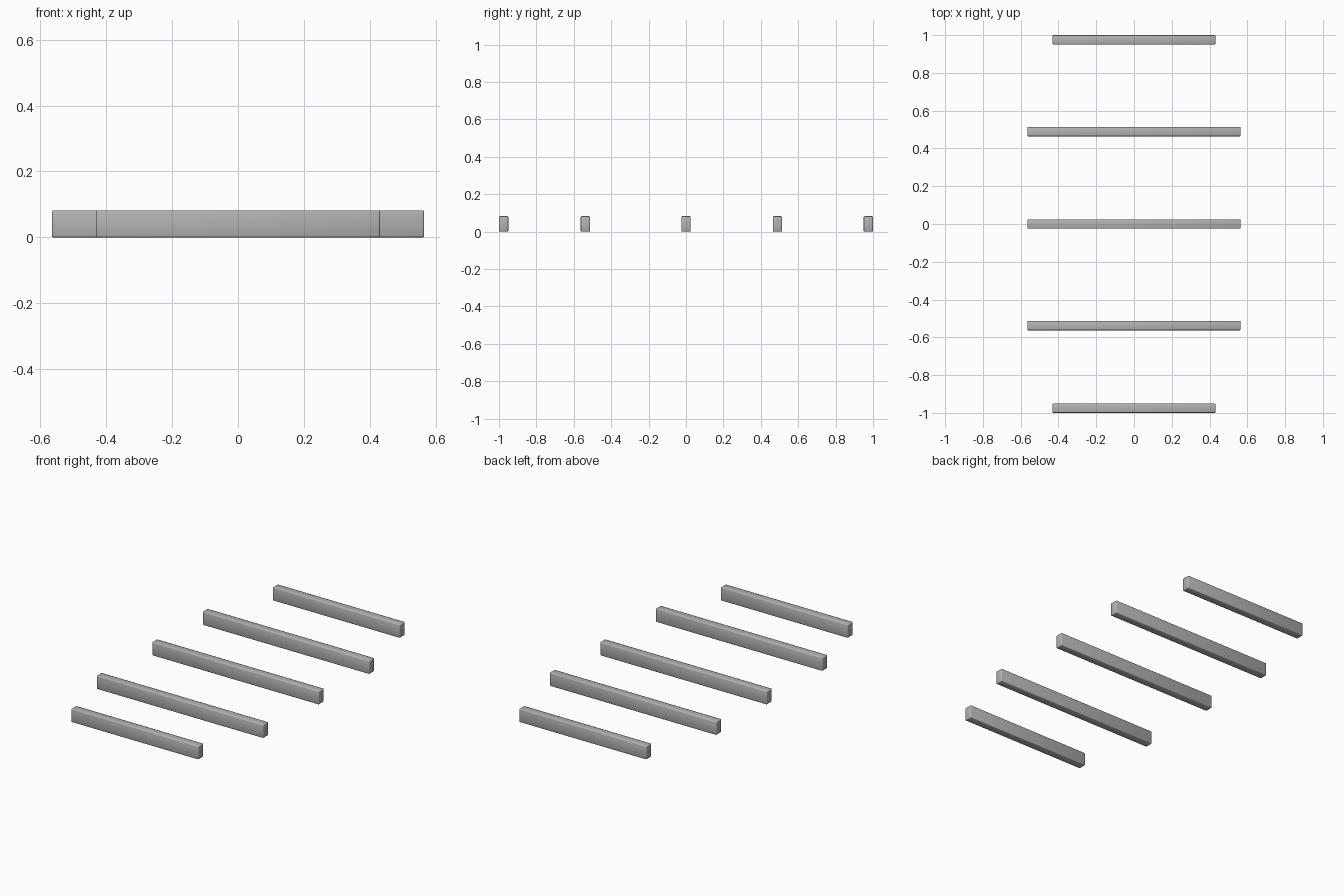
import bpy

cube = bpy.data.objects.get("Cube")
if cube:
    bpy.data.objects.remove(cube, do_unlink=True)

# Single grey finish
grey = bpy.data.materials.new("plain_grey")
grey.use_nodes = True
colour = (0.45, 0.45, 0.45, 1)
grey.diffuse_color = colour
grey.node_tree.nodes["Principled BSDF"].inputs["Base Color"].default_value = colour

THICK, HEIGHT = 0.05, 0.082


def slat(name, length, y):
    """Rectangular bar resting on the ground with softly rounded edges."""
    bpy.ops.mesh.primitive_cube_add(size=1, location=(0, y, HEIGHT / 2))
    bar = bpy.context.object
    bar.name = name
    bar.scale = (length, THICK, HEIGHT)
    bpy.ops.object.transform_apply(location=False, rotation=False, scale=True)
    bevel = bar.modifiers.new("soft_edges", "BEVEL")
    bevel.width = 0.005
    bevel.segments = 2
    bar.data.materials.append(grey)
    bpy.ops.object.shade_smooth()


# Short slats at both ends, long slats between them
slat("front_end_slat", 0.862, -0.975)
slat("front_slat", 1.13, -0.538)
slat("middle_slat", 1.13, 0)
slat("back_slat", 1.13, 0.489)
slat("back_end_slat", 0.862, 0.975)
